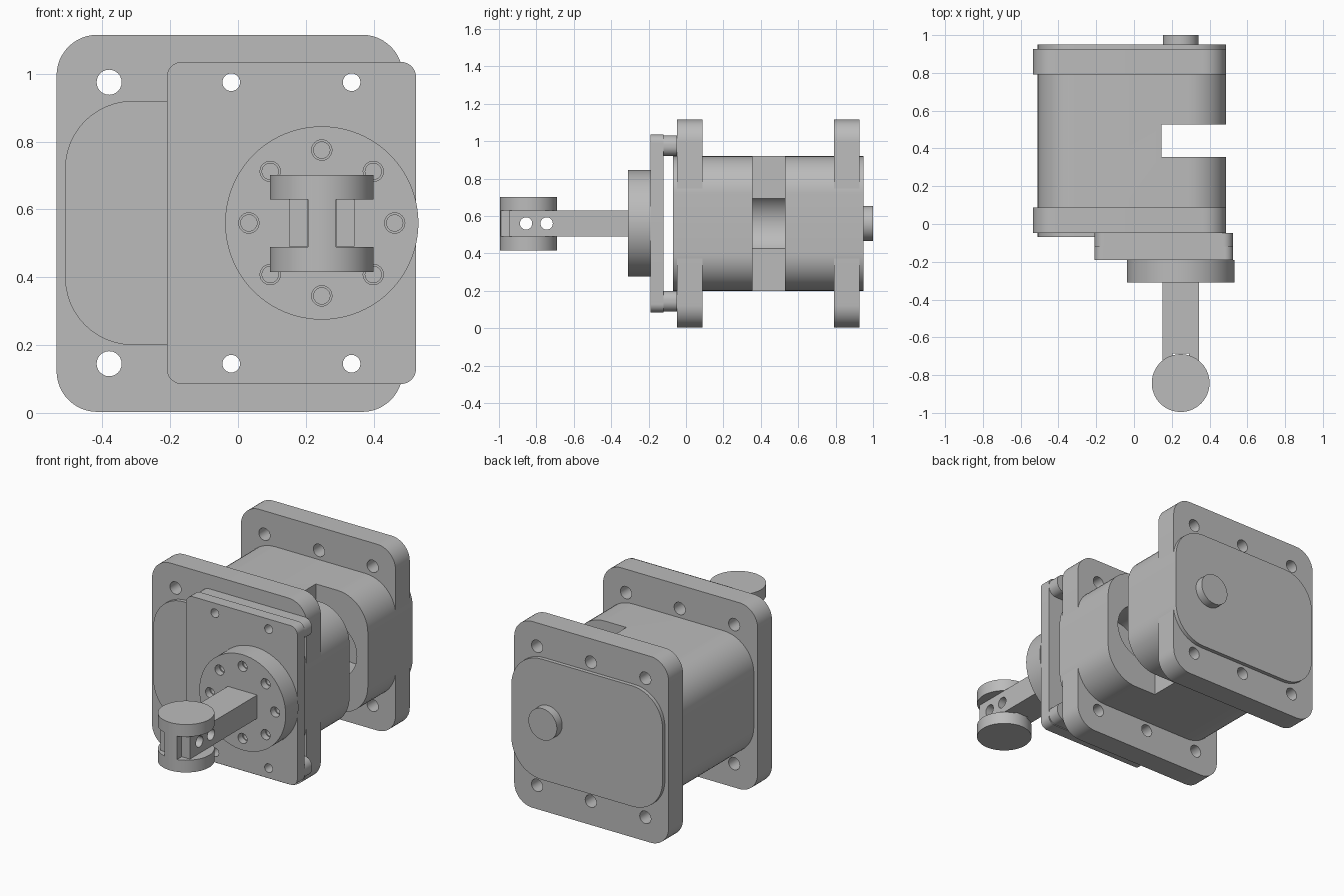
import bpy, bmesh
from math import cos, sin, pi, radians
from mathutils import Matrix

default = bpy.data.objects.get("Cube")
if default:
    bpy.data.objects.remove(default, do_unlink=True)

grey = bpy.data.materials.new("plain grey")
grey.use_nodes = True
COLOUR = (0.5, 0.5, 0.5, 1)
grey.diffuse_color = COLOUR
grey.node_tree.nodes["Principled BSDF"].inputs["Base Color"].default_value = COLOUR

AX, AZ = 0.247, 0.56          # shaft axis
ROWS = (0.145, 0.975)         # bolt row heights
COLS = (-0.38, -0.02, 0.335)  # bolt columns


def finish(name, bm):
    mesh = bpy.data.meshes.new(name)
    bmesh.ops.recalc_face_normals(bm, faces=bm.faces)
    bm.to_mesh(mesh)
    bm.free()
    obj = bpy.data.objects.new(name, mesh)
    bpy.context.collection.objects.link(obj)
    mesh.materials.append(grey)
    return obj


def slab(name, x0, x1, z0, z1, y0, y1, r=0.0, steps=12):
    """Rounded rectangle in x and z, extruded along y."""
    bm = bmesh.new()
    verts = []
    corners = [(x1 - r, z1 - r), (x0 + r, z1 - r), (x0 + r, z0 + r), (x1 - r, z0 + r)]
    for k, (cx, cz) in enumerate(corners):
        for i in range(steps + 1 if r else 1):
            a = (k + i / steps) * pi / 2
            verts.append(bm.verts.new((cx + r * cos(a), y0, cz + r * sin(a))))
    face = bm.faces.new(verts)
    new = bmesh.ops.extrude_face_region(bm, geom=[face])["geom"]
    bmesh.ops.translate(bm, vec=(0, y1 - y0, 0),
                        verts=[v for v in new if isinstance(v, bmesh.types.BMVert)])
    return finish(name, bm)


def rod(name, centre, r, length, axis="Y", sides=32):
    bm = bmesh.new()
    turn = {"Y": Matrix.Rotation(pi / 2, 4, "X"),
            "X": Matrix.Rotation(pi / 2, 4, "Y"), "Z": Matrix()}[axis]
    bmesh.ops.create_cone(bm, cap_ends=True, segments=sides, radius1=r, radius2=r,
                          depth=length, matrix=Matrix.Translation(centre) @ turn)
    return finish(name, bm)


def combine(obj, cutters, operation="DIFFERENCE"):
    """Apply each helper as a boolean and discard it."""
    for cutter in cutters:
        mod = obj.modifiers.new("cut", "BOOLEAN")
        mod.operation, mod.solver, mod.object = operation, "EXACT", cutter
    graph = bpy.context.evaluated_depsgraph_get()
    mesh = bpy.data.meshes.new_from_object(obj.evaluated_get(graph))
    obj.modifiers.clear()
    obj.data = mesh
    for cutter in cutters:
        bpy.data.objects.remove(cutter, do_unlink=True)
    return obj


def bolt_holes(cols, rows, r, y):
    return [rod("cutter", (x, y, z), r, 0.4, sides=24) for x in cols for z in rows]


# Motor housing with side notch and shaft bore
housing = slab("housing", -0.51, 0.488, 0.2, 0.92, -0.07, 0.95, 0.2)
combine(housing, [slab("cutter", 0.145, 0.7, 0, 1.2, 0.355, 0.528),
                  rod("cutter", (AX, 0.44, AZ), 0.168, 0.6, sides=48)])

# End flanges
for name, y in (("front_flange", -0.047), ("back_flange", 0.792)):
    flange = slab(name, -0.535, 0.486, 0.003, 1.115, y, y + 0.135, 0.12)
    combine(flange, bolt_holes(COLS, ROWS, 0.037, y))

# Shaft stub on the back
rod("rear_shaft_stub", (AX, 0.965, AZ), 0.094, 0.07, sides=48)

# Mounting plate standing off on two bars
plate = slab("mounting_plate", -0.21, 0.525, 0.085, 1.035, -0.19, -0.12, 0.045)
combine(plate, bolt_holes(COLS[1:], ROWS, 0.026, -0.15))
for name, z in zip(("lower_spacer", "upper_spacer"), ROWS):
    bar = slab(name, -0.208, 0.523, z - 0.055, z + 0.055, -0.12, -0.047, 0.05)
    combine(bar, bolt_holes(COLS[1:], (z,), 0.026, -0.1))

# Output disc with ring of stepped holes
disc = rod("output_disc", (AX, -0.25, AZ), 0.285, 0.12, sides=96)
ring = []
for i in range(8):
    x, z = AX + 0.215 * cos(i * pi / 4), AZ + 0.215 * sin(i * pi / 4)
    ring.append(rod("cutter", (x, -0.31, z), 0.03, 0.08, sides=24))
    ring.append(rod("cutter", (x, -0.26, z), 0.024, 0.08, sides=24))
combine(disc, ring)


def pin_holes():
    return [rod("cutter", (AX, y, AZ), 0.033, 0.6, "X", 24) for y in (-0.855, -0.745)]


# Forked arm
arm = slab("arm", 0.15, 0.344, 0.49, 0.63, -0.945, -0.31)
combine(arm, [slab("cutter", 0.205, 0.29, 0.4, 0.7, -1.1, -0.685)] + pin_holes())

# Knob: two round caps joined by a tongue held in the fork
KY, KR = -0.842, 0.153
for name, z in (("lower_cap", 0.4525), ("upper_cap", 0.6655)):
    rod(name, (AX, KY, z), KR, 0.073, "Z", 64)
tongue = rod("knob_tongue", (AX, KY, AZ), KR, 0.142, "Z", 64)
combine(tongue, [slab("cutter", 0.206, 0.289, 0.3, 0.8, -1.1, -0.6)], "INTERSECT")
combine(tongue, pin_holes())

# Smooth round walls, keep hard edges
bpy.ops.object.select_all(action="DESELECT")
for obj in bpy.context.collection.objects:
    if obj.type == "MESH" and grey.name in obj.data.materials:
        obj.select_set(True)
        bpy.context.view_layer.objects.active = obj
bpy.ops.object.shade_smooth_by_angle(angle=radians(30))
